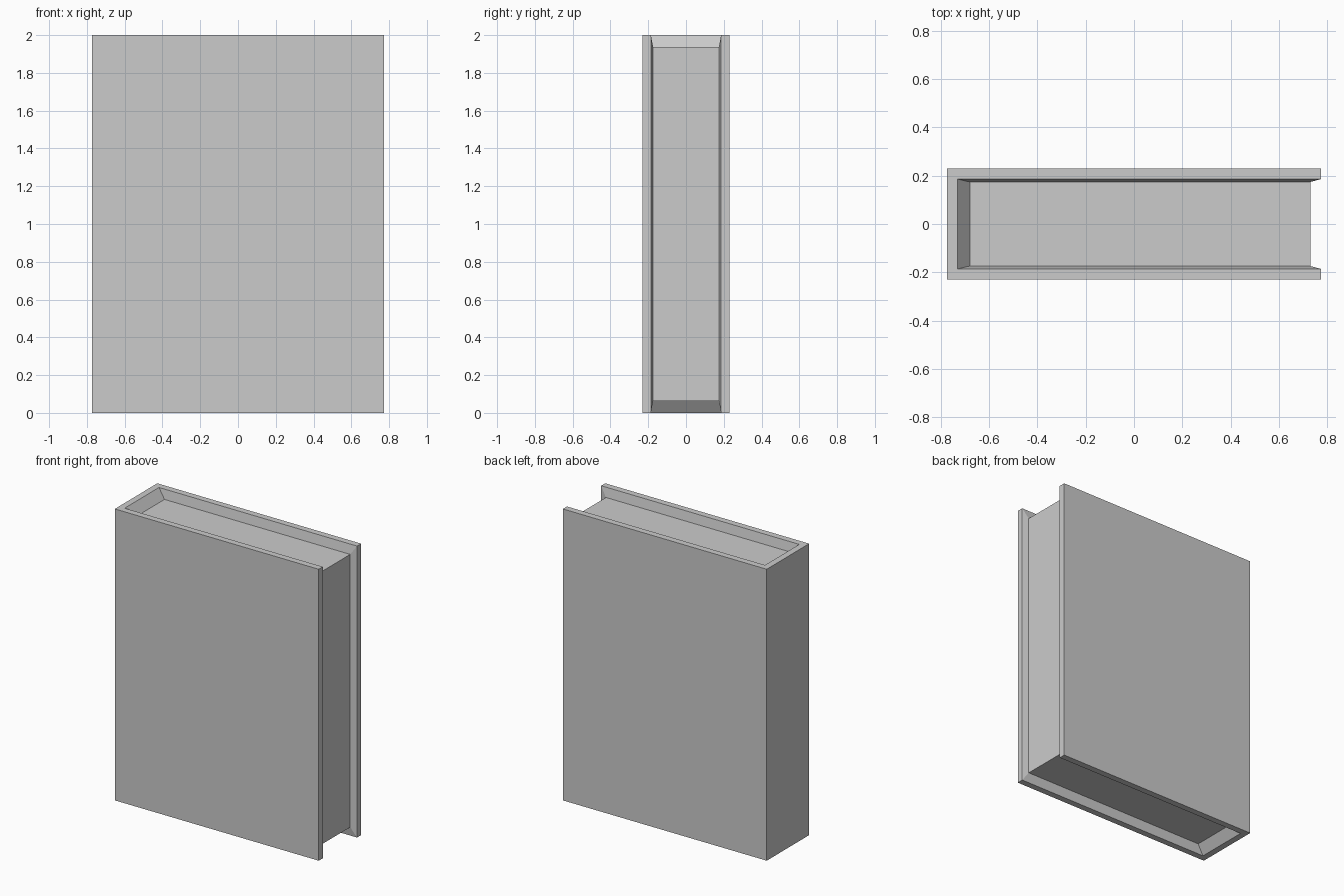
import bpy, bmesh

if "Cube" in bpy.data.objects:
    bpy.data.objects.remove(bpy.data.objects["Cube"])

X, Y, H = 0.774, 0.23, 2.0


def opening(y, left, right, low, high):
    """Loop of eight points running along both cover boards, open at the spine."""
    path = [(left, high), (right, high), (right, low), (left, low)]
    return ([(x, -y, z) for x, z in path] +
            [(x, y, z) for x, z in reversed(path)])


def make_object(name, loops, build):
    bm = bmesh.new()
    rings = [[bm.verts.new(p) for p in loop] for loop in loops]
    build(bm, rings)
    mesh = bpy.data.meshes.new(name)
    bm.normal_update()
    bm.to_mesh(mesh)
    bm.free()
    obj = bpy.data.objects.new(name, mesh)
    bpy.context.collection.objects.link(obj)


outer = opening(Y, -X, X, 0, H)
rim = opening(0.186, -0.73, X, 0, H)
inner = opening(0.174, -0.68, 0.73, 0.064, H - 0.064)


# Cover: two boards, spine, flat rim and the bevelled lip down to the pages
def build_cover(bm, rings):
    o = rings[0]
    bm.faces.new(o[3::-1])                      # front board
    bm.faces.new(o[:3:-1])                      # back board
    bm.faces.new((o[0], o[7], o[4], o[3]))      # spine
    for a, b in zip(rings, rings[1:]):
        for i in range(8):
            j = (i + 1) % 8
            bm.faces.new((a[i], a[j], b[j], b[i]))
    bmesh.ops.recalc_face_normals(bm, faces=bm.faces[:])


# Pages: recessed top, fore edge and bottom of the page block
def build_pages(bm, rings):
    p = rings[0]
    for i in range(3):
        bm.faces.new((p[i], p[i + 1], p[6 - i], p[7 - i]))


# Cap normals of the cover are set by closing it conceptually with the pages
make_object("book_cover", [outer, rim, inner], build_cover)
make_object("book_pages", [inner], build_pages)
